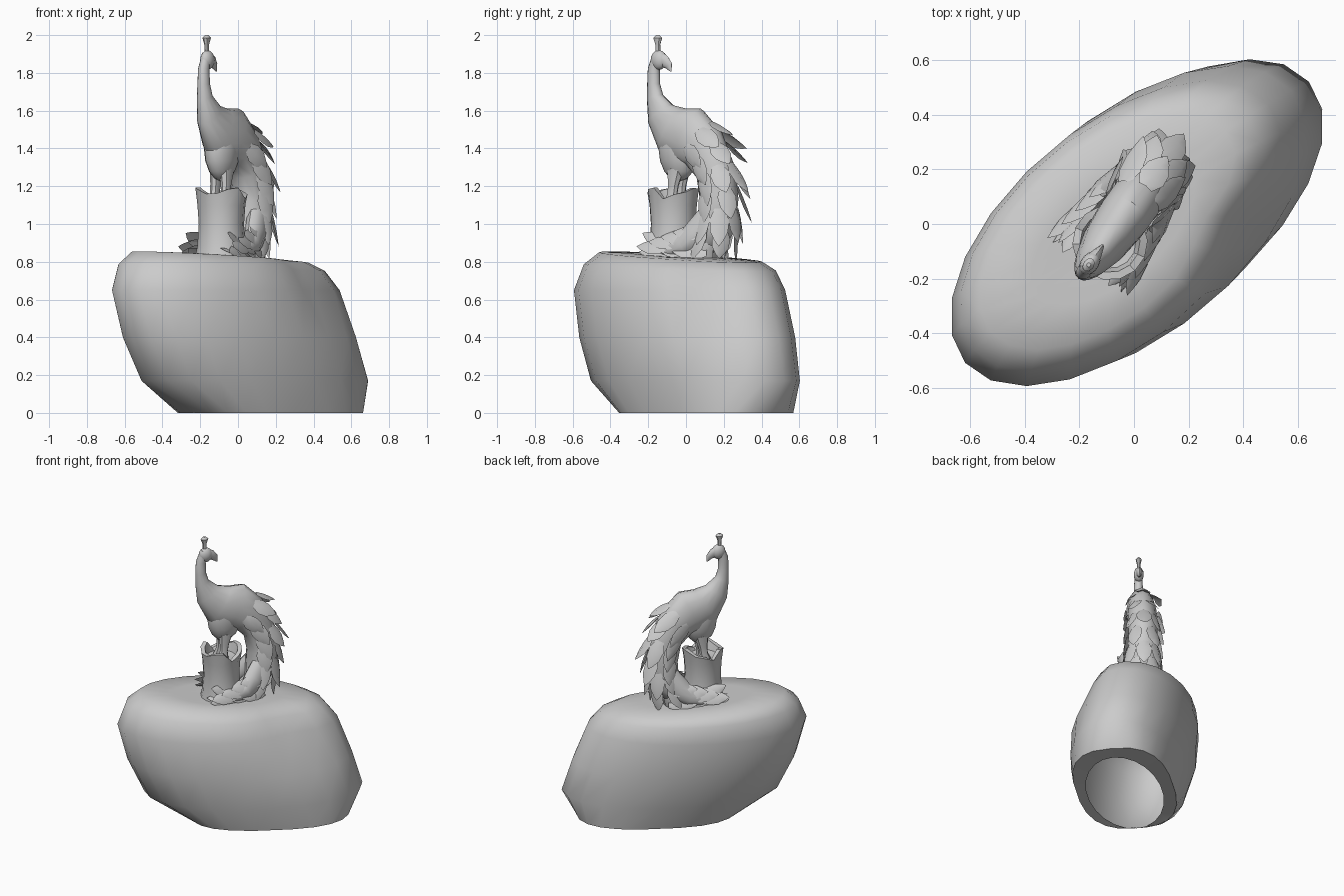
import bpy, math, random
from mathutils import Vector, Matrix

if "Cube" in bpy.data.objects:
    bpy.data.objects.remove(bpy.data.objects["Cube"])

random.seed(4)
# bird frame: local x runs from chest to tail, local y is sideways
BIRD = Matrix.Translation((-0.05, 0.01, 0)) @ Matrix.Rotation(math.radians(54), 4, 'Z')
LAT = Vector((0, 1, 0))


def make(name, verts, faces, angle=40, mat=BIRD):
    me = bpy.data.meshes.new(name)
    me.from_pydata([mat @ Vector(v) for v in verts], [], faces)
    ob = bpy.data.objects.new(name, me)
    bpy.context.collection.objects.link(ob)
    bpy.ops.object.select_all(action='DESELECT')
    ob.select_set(True)
    bpy.context.view_layer.objects.active = ob
    bpy.ops.object.mode_set(mode='EDIT')
    bpy.ops.mesh.select_all(action='SELECT')
    if not name.endswith("feathers"):
        bpy.ops.mesh.normals_make_consistent(inside=False)
    bpy.ops.object.mode_set(mode='OBJECT')
    bpy.ops.object.shade_smooth_by_angle(angle=math.radians(angle))
    return ob


def loft(name, rings, caps=(True, True), angle=40, mat=BIRD):
    n = len(rings[0])
    verts = [p for r in rings for p in r]
    faces = [(k * n + i, k * n + (i + 1) % n, (k + 1) * n + (i + 1) % n, (k + 1) * n + i)
             for k in range(len(rings) - 1) for i in range(n)]
    if caps[0]:
        faces.append(tuple(range(n))[::-1])
    if caps[1]:
        faces.append(tuple(range(len(verts) - n, len(verts))))
    return make(name, verts, faces, angle, mat)


def frame(pts, k):
    a, b = Vector(pts[max(k - 1, 0)][:3]), Vector(pts[min(k + 1, len(pts) - 1)][:3])
    tan = (b - a).normalized()
    nrm = tan.cross(LAT).normalized()
    return tan, nrm, nrm.cross(tan)


def tube(name, pts, seg=14):
    # pts: x, y, z, radius in the upright plane, sideways radius
    rings = []
    for k, p in enumerate(pts):
        _, nrm, lat = frame(pts, k)
        rings.append([Vector(p[:3]) + nrm * p[3] * math.cos(t) + lat * p[4] * math.sin(t)
                      for t in [2 * math.pi * i / seg for i in range(seg)]])
    return loft(name, rings)


def ball(name, c, r, seg=14, rows=8):
    rings = []
    for k in range(rows + 1):
        f = math.pi * (k + 0.05) / (rows + 0.1)
        rings.append([(c[0] + r[0] * math.sin(f) * math.cos(t), c[1] + r[1] * math.sin(f) * math.sin(t),
                       c[2] + r[2] * math.cos(f)) for t in [2 * math.pi * i / seg for i in range(seg)]])
    return loft(name, rings)


# rock: sheared stack of rounded outlines, open underneath
ROCK = Matrix.Rotation(math.radians(40.5), 4, 'Z')
# centre u, centre v, z, half length, half width, tilt, squareness (1 = ellipse)
layers = [(0.13, -0.04, 0.006, 0.475, 0.25, 0, 1), (0.20, -0.03, 0.0, 0.535, 0.325, 0, 0.75),
          (0.10, -0.02, 0.17, 0.725, 0.37, 0, 0.97), (0.01, 0, 0.40, 0.745, 0.40, 0, 1),
          (-0.07, 0.015, 0.65, 0.73, 0.39, 0, 1), (-0.085, 0.03, 0.77, 0.66, 0.36, 0.02, 1),
          (-0.09, 0.04, 0.825, 0.565, 0.30, 0.03, 1), (-0.07, 0.03, 0.83, 0.36, 0.18, 0.02, 1),
          (-0.05, 0.02, 0.828, 0.10, 0.06, 0, 1)]
rings = []
for cu, cv, z, a, b, tilt, sq in layers:
    ring = []
    for i in range(22):
        t = 2 * math.pi * i / 22
        c, s = [math.copysign(abs(x) ** sq, x) for x in (math.cos(t), math.sin(t))]
        dent = 1 - (0.17 * math.exp(-((t - 5.35) / 0.35) ** 2) if 0.6 < z < 0.828 else 0)
        ring.append((cu + a * dent * c, cv + b * dent * s, z - tilt * c))
    rings.append(ring)
loft("rock", rings, caps=(False, True), angle=50, mat=ROCK)

# hollow broken stump
rings = []
for r, z, jag in [(0.145, 0.80, 0), (0.128, 0.88, 0), (0.12, 1.0, 0), (0.127, 1.1, 0),
                  (0.138, 1.175, 1), (0.11, 1.175, 1), (0.095, 1.12, 0), (0.03, 1.11, 0)]:
    rings.append([(-0.085 + r * math.cos(t), -0.015 + r * math.sin(t),
                   z + jag * (0.018 * math.sin(3 * t + 1) - (0.04 if i in (4, 11) else 0)))
                  for i, t in enumerate([2 * math.pi * i / 14 for i in range(14)])])
loft("stump", rings)

# neck, body and curling tail core
spine = [(-.20, 0, 1.90, .024, .022), (-.223, 0, 1.82, .034, .028), (-.224, 0, 1.74, .036, .032),
         (-.215, 0, 1.67, .047, .04), (-.175, 0, 1.58, .088, .06), (-.095, 0, 1.495, .14, .085),
         (.01, 0, 1.46, .168, .097), (.105, 0, 1.40, .135, .097), (.18, 0, 1.28, .11, .095),
         (.205, 0, 1.13, .105, .1), (.19, 0, .99, .10, .105), (.14, 0, .89, .065, .105),
         (.06, 0, .86, .04, .08)]
tube("body", spine)
ball("belly", (-.06, 0, 1.40), (.118, .082, .175))

# head turned back over the body, with beak and crest
ball("head", (-.19, 0, 1.868), (.048, .033, .052))
tube("beak", [(-.19, 0, 1.875, .042, .03), (-.15, 0, 1.86, .034, .02), (-.125, 0, 1.838, .024, .01),
              (-.110, 0, 1.808, .004, .003)], 10)
tube("crest", [(-.195, 0, 1.90, .014, .012), (-.197, 0, 1.95, .014, .012), (-.197, 0, 1.985, .027, .02),
               (-.197, 0, 2.0, .008, .008)], 8)

# legs and feet on the stump
for s in (-1, 1):
    tube("leg", [(-.06, s * .03, 1.29, .05, .035), (-.07, s * .034, 1.21, .032, .026),
                 (-.075, s * .036, 1.16, .028, .024), (-.085, s * .038, 1.10, .045, .03)], 8)

# feathers
fv, ff = [], []


def feather(base, direction, up, length, width, lift=0.15):
    base, d = Vector(base), Vector(direction).normalized()
    side = d.cross(Vector(up)).normalized()
    up = side.cross(d)
    o = len(fv)
    for t, w in [(0, .55), (.3, 1), (.62, .9), (.85, .45)]:
        c = base + d * length * t + up * length * lift * t * t
        fv.extend([c - side * width * w, c + up * width * .35 * w, c + side * width * w])
    fv.append(base + d * length + up * length * lift)
    for k in range(3):
        for j in range(2):
            a = o + 3 * k + j
            ff.append((a, a + 1, a + 4, a + 3))
    ff.extend([(o + 9, o + 10, o + 12), (o + 10, o + 11, o + 12)])


# overlapping rows around the tail
for step in range(7):
    f = 6.6 + step * 0.68
    k, w = int(f), f - int(f)
    a, b = spine[k], spine[k + 1]
    p = [a[i] * (1 - w) + b[i] * w for i in range(5)]
    fr = [x.lerp(y, w) for x, y in zip(frame(spine, k), frame(spine, k + 1))]
    count = 4 if step % 2 else 5
    for j in range(count):
        phi = math.radians(-100 + 200 * j / (count - 1))
        out = fr[1] * math.cos(phi) + fr[2] * math.sin(phi)
        pos = Vector(p[:3]) + fr[1] * p[3] * .97 * math.cos(phi) + fr[2] * p[4] * .97 * math.sin(phi)
        feather(pos, fr[0] + out * .1, out, random.uniform(.15, .21), .052, random.uniform(.08, .2))

# train sweeping round both sides of the stump
for s in (-1, 1):
    tube("tail_side", [(.18, s * .06, 1.04, .07, .05), (.12, s * .09, .95, .08, .05),
                       (.05, s * .115, .89, .06, .045), (-.03, s * .13, .865, .045, .03),
                       (-.11, s * .135, .85, .02, .015)], 10)
    for j in range(4):
        x = .19 - .07 * j
        feather((x, s * (.09 + .012 * j), .85), (-1, s * (.3 - .08 * j), -.03), (0, s, .5), .19, .045, .1)
        feather((x, s * (.10 + .012 * j), .96 - .025 * j), (-1, s * .12, -.1), (0, s, .7), .19, .05, .14)
    feather((-.04, s * .125, .89), (-1, 0, .35), (0, s, .6), .17, .042, .08)
    feather((-.06, s * .12, .845), (-1, -s * .15, .08), (0, s * .5, 1), .16, .04, .1)
make("tail_feathers", fv, ff, 45)
